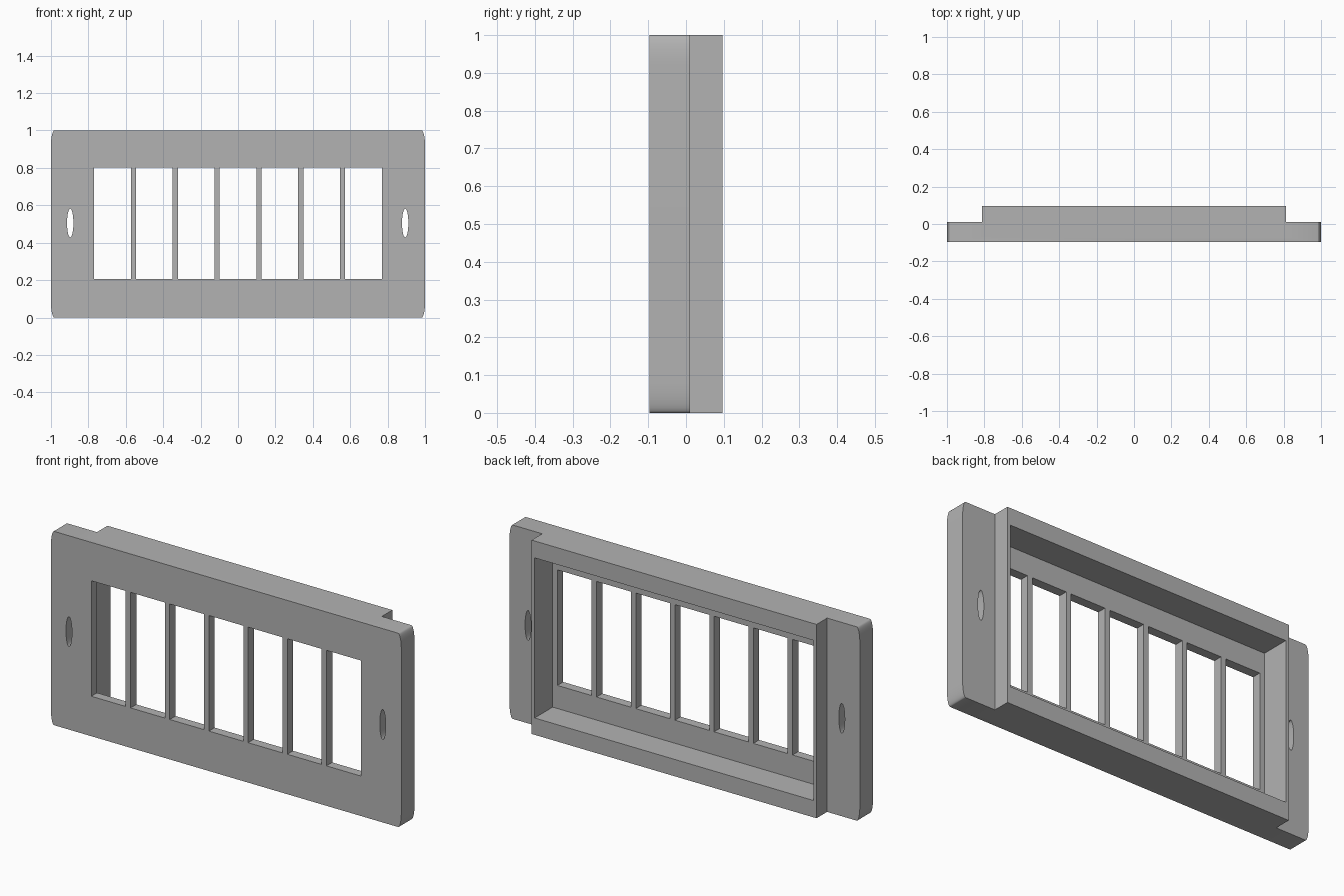
import bpy
import bmesh
from math import cos, sin, pi, radians

cube = bpy.data.objects.get("Cube")
if cube:
    bpy.data.objects.remove(cube, do_unlink=True)

FRONT, STEP, BACK = -0.097, 0.011, 0.097
FLOOR = -0.05          # bottom of the rear recess
EPS = 0.05             # cutter overshoot

grey = bpy.data.materials.new("plain grey")
grey.use_nodes = True
grey.diffuse_color = (0.45, 0.45, 0.45, 1)
grey.node_tree.nodes["Principled BSDF"].inputs["Base Color"].default_value = grey.diffuse_color


def prism(name, outline, y0, y1):
    """Extrude an x-z outline from y0 to y1."""
    bm = bmesh.new()
    face = bm.faces.new([bm.verts.new((x, y0, z)) for x, z in outline])
    ext = bmesh.ops.extrude_face_region(bm, geom=[face])["geom"]
    moved = [v for v in ext if isinstance(v, bmesh.types.BMVert)]
    bmesh.ops.translate(bm, verts=moved, vec=(0, y1 - y0, 0))
    bmesh.ops.recalc_face_normals(bm, faces=bm.faces)
    mesh = bpy.data.meshes.new(name)
    bm.to_mesh(mesh)
    bm.free()
    mesh.materials.append(grey)
    obj = bpy.data.objects.new(name, mesh)
    bpy.context.collection.objects.link(obj)
    return obj


def rect(x0, x1, z0, z1):
    return [(x0, z0), (x1, z0), (x1, z1), (x0, z1)]


def arc(cx, cz, rx, rz, start, end, steps):
    angles = [start + (end - start) * i / steps for i in range(steps + 1)]
    return [(cx + rx * cos(a), cz + rz * sin(a)) for a in angles]


def combine(target, tool, operation):
    """Apply a boolean and remove the tool object."""
    tool.hide_render = True
    mod = target.modifiers.new(operation.lower(), 'BOOLEAN')
    mod.operation, mod.solver, mod.object = operation, 'EXACT', tool
    bpy.context.view_layer.objects.active = target
    bpy.ops.object.modifier_apply(modifier=mod.name)
    bpy.data.objects.remove(tool, do_unlink=True)


# Mounting plate with rounded corners
RX, RZ = 0.018, 0.08
outline = []
for k, (sx, sz) in enumerate([(1, 1), (-1, 1), (-1, -1), (1, -1)]):
    outline += arc(sx * (1 - RX), 0.5 + sz * (0.5 - RZ), RX, RZ,
                   k * pi / 2, (k + 1) * pi / 2, 8)
panel = prism("vented_panel", outline, FRONT, STEP)

# Rear housing, sharing the top and bottom of the plate
combine(panel, prism("rear_housing", rect(-0.813, 0.813, 0, 1), FLOOR - 0.02, BACK), 'UNION')

# Rear recess
combine(panel, prism("recess_cutter", rect(-0.796, 0.796, 0.087, 0.913), FLOOR, BACK + EPS), 'DIFFERENCE')

# Row of seven windows
for i in range(-3, 4):
    x = i * 0.2237
    combine(panel, prism("window_cutter", rect(x - 0.098, x + 0.098, 0.206, 0.802),
                         FRONT - EPS, BACK + EPS), 'DIFFERENCE')

# Oval screw slots at both ends
for x in (-0.897, 0.894):
    slot = arc(x, 0.505, 0.017, 0.077, 0, 2 * pi, 32)[:-1]
    combine(panel, prism("slot_cutter", slot, FRONT - EPS, BACK + EPS), 'DIFFERENCE')

bpy.ops.object.select_all(action='DESELECT')
panel.select_set(True)
bpy.context.view_layer.objects.active = panel
bpy.ops.object.shade_smooth_by_angle(angle=radians(35))
